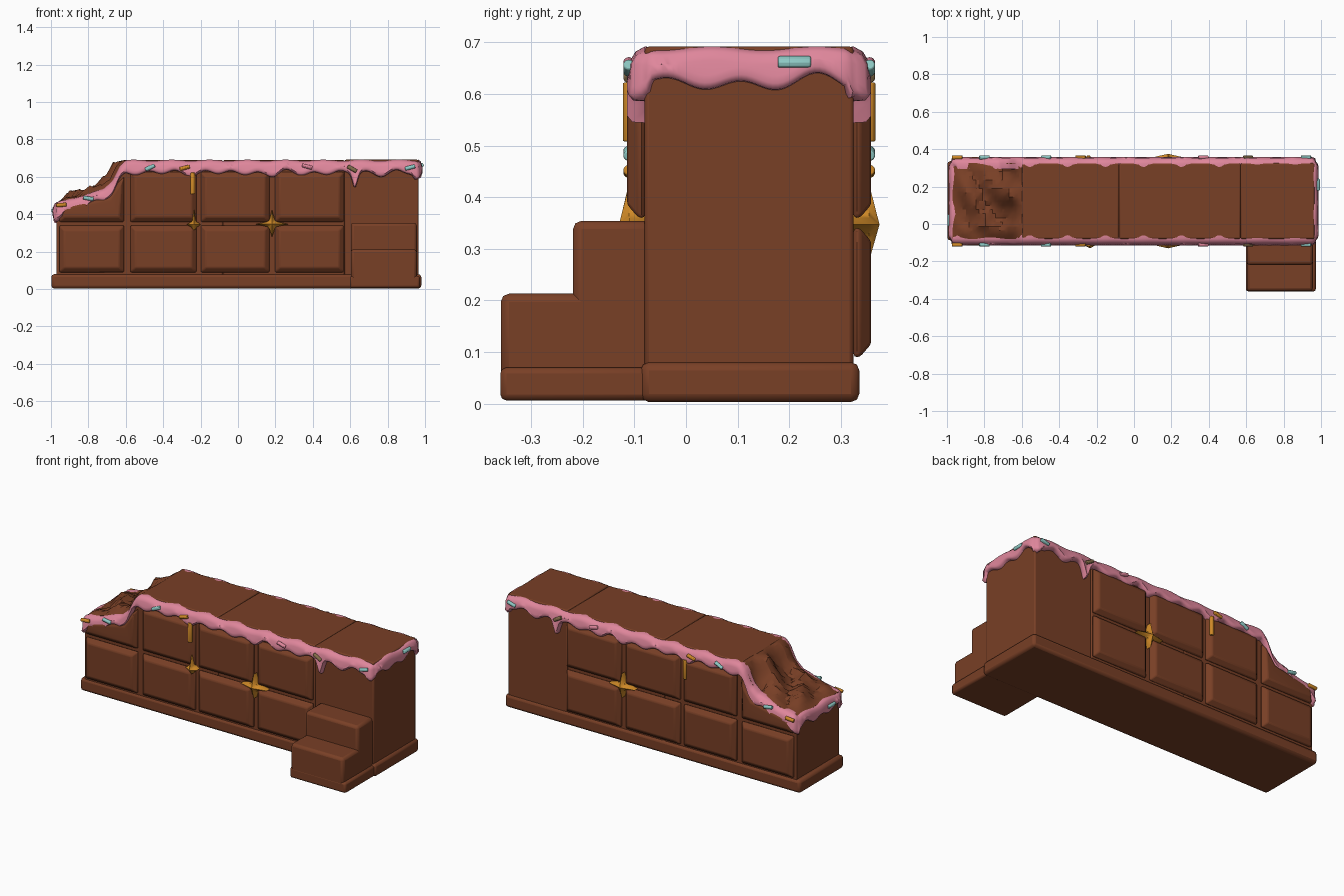
import bpy, bmesh, math, random
from mathutils import Vector, Matrix

random.seed(4)
cube = bpy.data.objects.get("Cube")
if cube:
    bpy.data.objects.remove(cube, do_unlink=True)


def material(name, rgb):
    m = bpy.data.materials.new(name)
    m.use_nodes = True
    m.diffuse_color = (*rgb, 1)
    m.node_tree.nodes["Principled BSDF"].inputs["Base Color"].default_value = (*rgb, 1)
    return m


CHOCOLATE = material("chocolate", (0.19, 0.05, 0.019))
PINK = material("pink icing", (0.74, 0.24, 0.33))
GOLD = material("caramel gold", (0.62, 0.25, 0.02))
TEAL = material("teal sprinkle", (0.27, 0.58, 0.55))
OLIVE = material("olive sprinkle", (0.24, 0.16, 0.07))

FRONT, BACK, LEFT, RIGHT = -0.08, 0.325, -0.97, 0.965
TOP = 0.69


def finish(name, bm, mat, bevel=0, smooth=40):
    bmesh.ops.recalc_face_normals(bm, faces=bm.faces)
    mesh = bpy.data.meshes.new(name)
    bm.to_mesh(mesh)
    bm.free()
    ob = bpy.data.objects.new(name, mesh)
    bpy.context.collection.objects.link(ob)
    mesh.materials.append(mat)
    if bevel:
        mod = ob.modifiers.new("soft edges", "BEVEL")
        mod.width, mod.segments = bevel, 2
    bpy.ops.object.select_all(action="DESELECT")
    ob.select_set(True)
    bpy.context.view_layer.objects.active = ob
    bpy.ops.object.shade_smooth_by_angle(angle=math.radians(smooth))
    return ob


def box(name, x0, x1, y0, y1, z0, z1, bevel=0.01, mat=CHOCOLATE):
    bm = bmesh.new()
    size = Matrix.Diagonal((x1 - x0, y1 - y0, z1 - z0, 1))
    move = Matrix.Translation(((x0 + x1) / 2, (y0 + y1) / 2, (z0 + z1) / 2))
    bmesh.ops.create_cube(bm, size=1, matrix=move @ size)
    return finish(name, bm, mat, bevel)


def on_wall(x, out, z, side):
    """Point standing a distance out from the front (-1) or back (1) wall."""
    return Vector((x, FRONT - out if side < 0 else BACK + out, z))


PROFILE = [(-1.1, 0.43), (-0.98, 0.455), (-0.9, 0.48), (-0.8, 0.505), (-0.72, 0.53),
           (-0.67, 0.58), (-0.63, 0.66), (-0.6, 0.685), (1.1, 0.685)]


def top_height(x):
    for (xa, za), (xb, zb) in zip(PROFILE, PROFILE[1:]):
        if x <= xb:
            return za + (zb - za) * (x - xa) / (xb - xa)
    return PROFILE[-1][1]


# Main bar, split at the seams
box("middle_left_bar", -0.6, -0.08, FRONT, BACK, 0.02, TOP, 0.008)
box("middle_right_bar", -0.08, 0.57, FRONT, BACK, 0.02, TOP, 0.008)
box("end_bar", 0.57, RIGHT, FRONT, BACK, 0.02, TOP + 0.002, 0.008)
box("plinth", -0.998, 0.98, -0.088, 0.336, 0.003, 0.08, 0.016)

# Bitten end with a rough broken top
bm = bmesh.new()
nx, ny = 22, 18
bmesh.ops.create_grid(bm, x_segments=nx, y_segments=ny, size=0.5)
for v in bm.verts:
    u, w = v.co.x + 0.5, v.co.y + 0.5
    inside = min(1, 6 * min(w, 1 - w)) * min(1, 5 * u) * min(1, 5 * (1 - u))
    x = LEFT + u * 0.39
    ragged = x + inside * 0.035 * math.sin(11 * w + 1)
    bumps = 0.02 + 0.018 * math.sin(9 * w + 13 * u) + random.uniform(-0.008, 0.008)
    z = min(top_height(ragged) + inside * bumps, TOP)
    v.co = (x, FRONT + w * (BACK - FRONT), z)
rim = [e for e in bm.edges if e.is_boundary]
made = bmesh.ops.extrude_edge_only(bm, edges=rim)["geom"]
for v in made:
    if isinstance(v, bmesh.types.BMVert):
        v.co.z = 0.03
bmesh.ops.holes_fill(bm, edges=[e for e in bm.edges if e.is_boundary], sides=0)
finish("bitten_end", bm, CHOCOLATE, smooth=25)


# Raised chocolate squares on both long walls
def square(name, outline, side):
    bm = bmesh.new()
    face = bm.faces.new([bm.verts.new(on_wall(x, 0, z, side)) for x, z in outline])
    face.normal_update()
    if face.normal.y * side < 0:
        face.normal_flip()
    walls = bmesh.ops.extrude_face_region(bm, geom=[face])["geom"]
    lifted = [f for f in walls if isinstance(f, bmesh.types.BMFace)]
    for v in lifted[0].verts:
        v.co.y += side * 0.012
    bmesh.ops.inset_region(bm, faces=lifted, thickness=0.036, depth=0)
    for v in lifted[0].verts:
        v.co.y += side * 0.022
    finish(name, bm, CHOCOLATE, 0.008)


COLUMNS = [(-0.955, -0.61), (-0.575, -0.222), (-0.198, 0.168), (0.198, 0.565)]
for side, word in ((-1, "front"), (1, "back")):
    for i, (a, b) in enumerate(COLUMNS):
        square(f"{word}_lower_square_{i}", [(a, 0.09), (b, 0.09), (b, 0.34), (a, 0.34)], side)
        if i:
            upper = [(a, 0.36), (b, 0.36), (b, 0.625), (a, 0.625)]
        else:
            upper = [(a, 0.36), (b, 0.36), (b, 0.6), (-0.7, 0.51), (a, 0.45)]
        square(f"{word}_upper_square_{i}", upper, side)

# Steps
box("step_base", 0.598, 0.972, -0.36, FRONT + 0.02, 0.006, 0.07, 0.012)
box("lower_step", 0.603, 0.956, -0.359, FRONT + 0.02, 0.03, 0.213, 0.016)
box("upper_step", 0.603, 0.956, -0.219, FRONT + 0.02, 0.03, 0.354, 0.016)

# Icing: a wavy band swept around the top edge
R = 0.025
CORNERS = [(RIGHT - R, FRONT + R, -90), (RIGHT - R, BACK - R, 0),
           (LEFT + R, BACK - R, 90), (LEFT + R, FRONT + R, 180)]
path = []
for k, (cx, cy, start) in enumerate(CORNERS):
    for j in range(7):
        t = math.radians(start + 15 * j)
        n = Vector((math.cos(t), math.sin(t)))
        path.append((Vector((cx, cy)) + n * R, n))
    here = path[-1][0].copy()
    ex, ey, angle = CORNERS[(k + 1) % 4]
    t = math.radians(angle)
    there = Vector((ex, ey)) + Vector((math.cos(t), math.sin(t))) * R
    steps = int((there - here).length / 0.01)
    path += [(here.lerp(there, j / steps), n) for j in range(1, steps)]

DRIPS = [(0.625, 0.075, 0.018), (0.95, 0.035, 0.016), (-0.97, 0.035, 0.03), (0.2, 0.012, 0.04)]
bm = bmesh.new()
rings = []
for p, n in path:
    along = p.x if abs(n.y) > 0.7 else p.y
    high = top_height(p.x) + 0.004 * math.sin(31 * along)
    low = high - 0.066 - 0.011 * math.sin(43 * along) - 0.006 * math.sin(19 * along)
    if abs(n.y) > 0.3:
        low -= sum(d * math.exp(-((p.x - x) / w) ** 2) for x, d, w in DRIPS)
    section = [(-0.035, high - 0.03), (-0.03, high), (0.0, high + 0.003), (0.018, high - 0.007),
               (0.028, high - 0.024), (0.03, low + 0.028), (0.034, low + 0.014),
               (0.024, low + 0.002), (-0.01, low)]
    if abs(n.x) > 0.7:
        section = [(d * 0.65, z) for d, z in section]
    rings.append([bm.verts.new((p.x + n.x * d, p.y + n.y * d, z)) for d, z in section])
for a, b in zip(rings, rings[1:] + rings[:1]):
    for j in range(len(a)):
        k = (j + 1) % len(a)
        bm.faces.new((a[j], b[j], b[k], a[k]))
finish("icing", bm, PINK, smooth=60)


# Caramel stars and drips
def star(name, x, z, arms, core, side):
    bm = bmesh.new()
    rim = []
    for k in range(16):
        t = math.radians(22.5 * k)
        r = (arms[k // 4], core * 1.25, core, core * 1.25)[k % 4]
        rim.append((x + r * math.cos(t), z + r * math.sin(t)))
    edge = [bm.verts.new(on_wall(a, 0.03, b, side)) for a, b in rim]
    root = [bm.verts.new(on_wall(a, 0, b, side)) for a, b in rim]
    peak = bm.verts.new(on_wall(x, 0.05, z, side))
    for k in range(16):
        m = (k + 1) % 16
        bm.faces.new((edge[k], edge[m], peak))
        bm.faces.new((edge[k], root[k], root[m], edge[m]))
    bm.faces.new(root)
    finish(name, bm, GOLD, smooth=50)


def rod(name, centre, length, radius, turn, mat):
    bm = bmesh.new()
    bmesh.ops.create_cone(bm, cap_ends=True, segments=10, radius1=radius, radius2=radius,
                          depth=length, matrix=Matrix.Translation(centre) @ turn)
    finish(name, bm, mat, radius * 0.4, 50)


SPRINKLES = [(-0.945, 0.45, 5, GOLD), (-0.8, 0.485, -10, TEAL), (-0.47, 0.65, 25, TEAL),
             (-0.285, 0.648, 15, GOLD), (0.37, 0.655, -15, PINK), (0.61, 0.643, -30, OLIVE),
             (0.92, 0.65, 15, TEAL)]
for side, word in ((-1, "front"), (1, "back")):
    star(f"{word}_caramel_star", 0.182, 0.347, (0.088, 0.078, 0.088, 0.07), 0.026, side)
    rod(f"{word}_caramel_drip", on_wall(-0.243, 0.03, 0.565, side), 0.115, 0.013,
        Matrix.Identity(4), GOLD)
    for i, (x, z, tilt, mat) in enumerate(SPRINKLES):
        turn = Matrix.Rotation(math.radians(90 - tilt), 4, "Y")
        rod(f"{word}_sprinkle_{i}", on_wall(x, 0.031, z, side), 0.055, 0.011, turn, mat)
star("front_caramel_splat", -0.235, 0.345, (0.035, 0.085, 0.04, 0.03), 0.02, -1)
for name, x, y, z in (("right", RIGHT + 0.017, 0.21, 0.662), ("left", LEFT - 0.017, 0.02, 0.42)):
    rod(name + "_end_sprinkle", Vector((x, y, z)), 0.064, 0.012,
        Matrix.Rotation(math.pi / 2, 4, "X"), TEAL)
